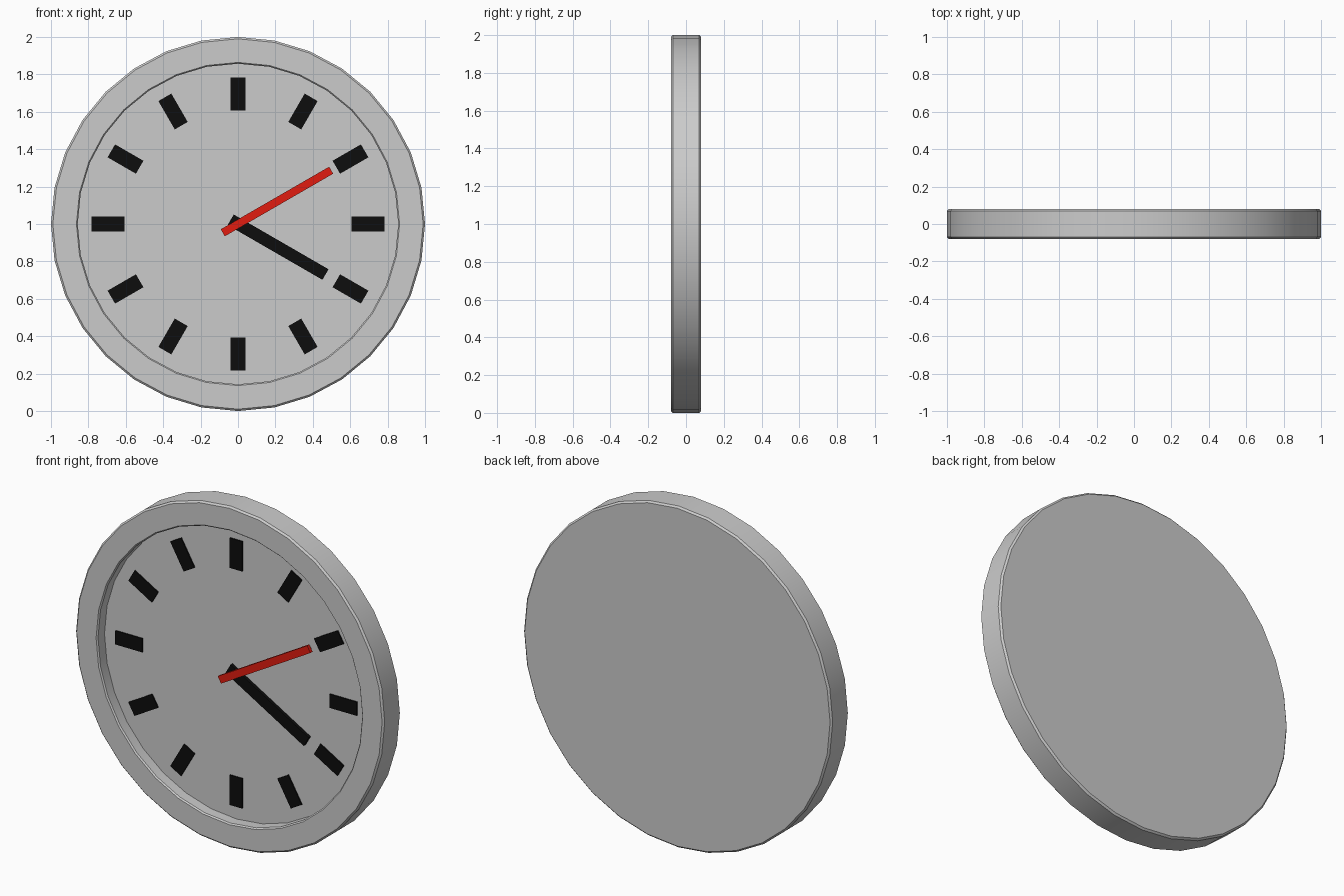
import bpy, bmesh
from math import radians, tau
from mathutils import Matrix, Vector

if "Cube" in bpy.data.objects:
    bpy.data.objects.remove(bpy.data.objects["Cube"])

CENTRE = Vector((0, 0, 1))


def material(name, rgb):
    m = bpy.data.materials.new(name)
    m.diffuse_color = (*rgb, 1)
    m.use_nodes = True
    m.node_tree.nodes["Principled BSDF"].inputs["Base Color"].default_value = m.diffuse_color
    return m


def add_object(name, bm, mat=None):
    bmesh.ops.recalc_face_normals(bm, faces=bm.faces)
    mesh = bpy.data.meshes.new(name)
    bm.to_mesh(mesh)
    bm.free()
    ob = bpy.data.objects.new(name, mesh)
    bpy.context.collection.objects.link(ob)
    if mat:
        mesh.materials.append(mat)
    return ob


def bar(name, r0, r1, width, y0, y1, clock_angle, mat):
    """Flat box lying along a dial radius; angle runs clockwise from 12."""
    bm = bmesh.new()
    size = Matrix.Diagonal((width, y1 - y0, r1 - r0, 1))
    offset = Matrix.Translation((0, (y0 + y1) / 2, (r0 + r1) / 2))
    turn = Matrix.Rotation(radians(clock_angle), 4, 'Y')
    bmesh.ops.create_cube(bm, size=1,
                          matrix=Matrix.Translation(CENTRE) @ turn @ offset @ size)
    return add_object(name, bm, mat)


black = material("black", (0.004, 0.004, 0.004))
red = material("red", (0.75, 0.012, 0.005))

# Case: chamfered rim, recessed dial and flat back, turned about y
profile = [(0, .08), (.99, .08), (1, .07), (1, -.07), (.99, -.08),
           (.864, -.08), (.857, -.072), (.857, -.012), (0, -.012)]
bm = bmesh.new()
verts = [bm.verts.new((0, y, 1 + r)) for r, y in profile]
edges = [bm.edges.new(pair) for pair in zip(verts, verts[1:])]
bmesh.ops.spin(bm, geom=verts + edges, cent=CENTRE, axis=(0, 1, 0),
               angle=tau, steps=32, use_merge=False)
bmesh.ops.remove_doubles(bm, verts=bm.verts, dist=1e-4)
case = add_object("clock_case", bm)
bpy.context.view_layer.objects.active = case
case.select_set(True)
bpy.ops.object.shade_smooth_by_angle(angle=radians(30))

# Hour markers
for i in range(12):
    bar(f"hour_marker_{i + 1}", .607, .782, .08, -.02, -.005, 30 * (i + 1), black)

# Hands
bar("black_hand", -.045, .54, .065, -.037, -.018, 120, black)
bar("red_hand", -.094, .575, .043, -.056, -.036, 60, red)
